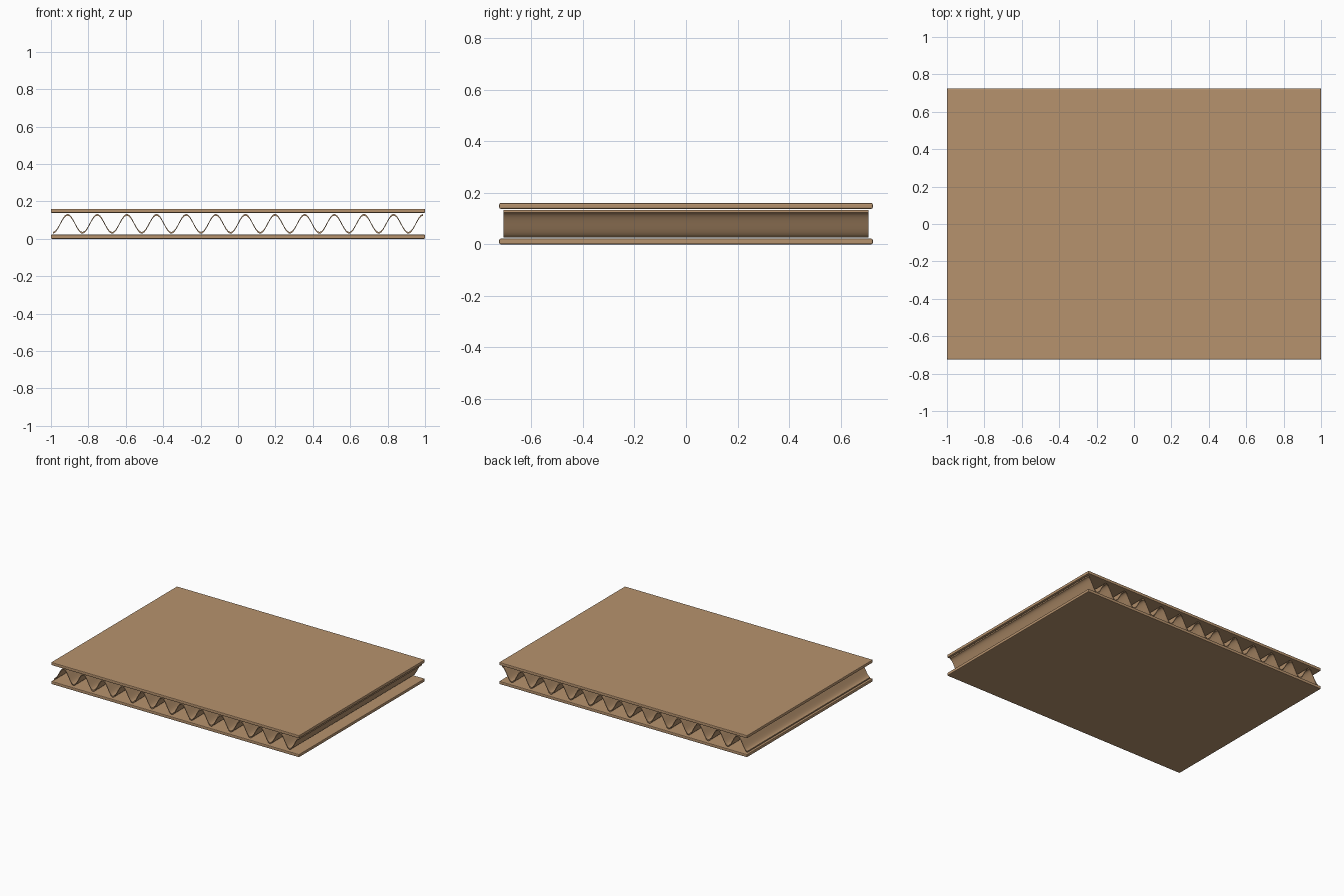
import bpy, bmesh, math

if "Cube" in bpy.data.objects:
    bpy.data.objects.remove(bpy.data.objects["Cube"])

# Kraft cardboard colour
kraft = bpy.data.materials.new("kraft_cardboard")
kraft.diffuse_color = (0.47, 0.29, 0.155, 1)
kraft.use_nodes = True
kraft.node_tree.nodes["Principled BSDF"].inputs["Base Color"].default_value = kraft.diffuse_color

LENGTH, WIDTH, HEIGHT = 2.0, 1.45, 0.16
LINER = 0.022


def add_object(name, bm):
    bmesh.ops.recalc_face_normals(bm, faces=bm.faces)
    mesh = bpy.data.meshes.new(name)
    bm.to_mesh(mesh)
    bm.free()
    mesh.materials.append(kraft)
    obj = bpy.data.objects.new(name, mesh)
    bpy.context.collection.objects.link(obj)
    return obj


def liner(name, z):
    """Flat sheet with softly bevelled edges, centred at height z."""
    bm = bmesh.new()
    bmesh.ops.create_cube(bm, size=1)
    bmesh.ops.scale(bm, vec=(LENGTH, WIDTH, LINER), verts=bm.verts)
    bmesh.ops.translate(bm, vec=(0, 0, z), verts=bm.verts)
    bmesh.ops.bevel(bm, geom=bm.edges[:], offset=0.005, segments=2,
                    profile=0.5, affect='EDGES')
    return add_object(name, bm)


# Bottom and top liner sheets
liner("bottom_liner", LINER / 2)
liner("top_liner", HEIGHT - LINER / 2)

# Corrugated core: sine wave from a trough (left) to a crest (right)
PERIODS, STEPS = 12.5, 250
HALF_X, HALF_Y, AMP, THICK = 0.99, 0.708, 0.048, 0.009
bm = bmesh.new()
rows = []
for i in range(STEPS + 1):
    t = i / STEPS
    x = -HALF_X + 2 * HALF_X * t
    z = HEIGHT / 2 - AMP * math.cos(2 * math.pi * PERIODS * t)
    rows.append([bm.verts.new((x, y, z + dz)) for y, dz in (
        (-HALF_Y, -THICK / 2), (HALF_Y, -THICK / 2),
        (HALF_Y, THICK / 2), (-HALF_Y, THICK / 2))])
for a, b in zip(rows, rows[1:]):
    for k in range(4):
        n = (k + 1) % 4
        bm.faces.new((a[k], a[n], b[n], b[k]))
bm.faces.new(rows[0])
bm.faces.new(rows[-1])
core = add_object("corrugated_core", bm)

# Smooth the wave while keeping its cut edges sharp
bpy.context.view_layer.objects.active = core
core.select_set(True)
bpy.ops.object.shade_smooth_by_angle(angle=math.radians(40))
